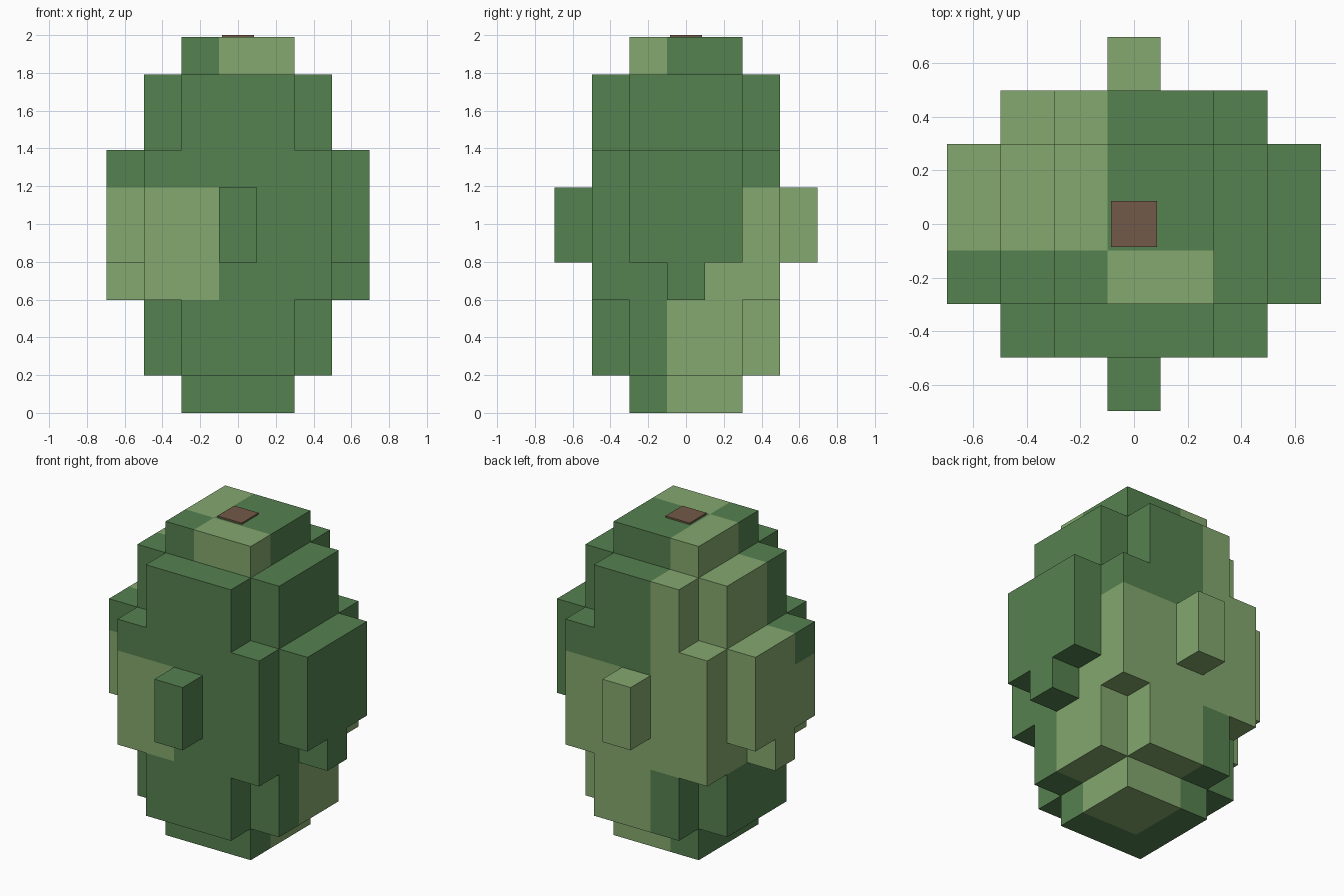
import bpy, bmesh
from mathutils import Vector

if "Cube" in bpy.data.objects:
    bpy.data.objects.remove(bpy.data.objects["Cube"])

CELL = 0.199          # edge of one block
LAYERS = 10


def material(name, rgb):
    """Flat material from 0-255 sRGB values."""
    lin = [((c / 255 + 0.055) / 1.055) ** 2.4 for c in rgb]
    m = bpy.data.materials.new(name)
    m.diffuse_color = (*lin, 1)
    m.use_nodes = True
    m.node_tree.nodes["Principled BSDF"].inputs["Base Color"].default_value = m.diffuse_color
    return m


dark = material("dark_green", (85, 129, 79))
light = material("light_green", (132, 168, 110))
brown = material("brown", (114, 90, 72))


def block(rx, ry, z0, z1):
    """Centred block of cells: half-widths rx, ry and layers z0..z1."""
    return {(i, j, k) for i in range(-rx, rx + 1)
            for j in range(-ry, ry + 1) for k in range(z0, z1 + 1)}


cells = (block(1, 1, 0, 9)        # base and cap
         | block(1, 2, 1, 8)      # front and back bulge
         | block(2, 1, 1, 8)      # side bulge
         | block(2, 2, 3, 6)      # filled corners
         | block(3, 1, 4, 6)      # side slabs
         | block(3, 0, 3, 3)      # nubs under the side slabs
         | block(0, 3, 4, 5))     # front and back knobs


def is_light(i, j, k):
    """Patchwork of light cells, by quadrant and height."""
    left, back = i < 0, j >= 0
    if k == 9:
        return left == back
    if k >= 6:
        return left and back
    if k >= 3:
        return (left or back) and i != 3
    return not left and back


def add_object(name, bm, mats):
    mesh = bpy.data.meshes.new(name)
    bm.to_mesh(mesh)
    bm.free()
    for m in mats:
        mesh.materials.append(m)
    ob = bpy.data.objects.new(name, mesh)
    bpy.context.collection.objects.link(ob)
    return ob


# Stepped body: only the exposed side of each cell becomes a face
bm = bmesh.new()
for i, j, k in sorted(cells):
    centre = Vector((i, j, k + 0.5))
    for axis in range(3):
        for sign in (-1, 1):
            n = [0, 0, 0]
            n[axis] = sign
            if (i + n[0], j + n[1], k + n[2]) in cells:
                continue
            u, v = Vector((0, 0, 0)), Vector((0, 0, 0))
            u[(axis + 1) % 3] = 0.5
            v[(axis + 2) % 3] = 0.5 * sign
            mid = centre + Vector(n) * 0.5
            corners = (mid - u - v, mid + u - v, mid + u + v, mid - u + v)
            face = bm.faces.new([bm.verts.new(c * CELL) for c in corners])
            face.material_index = int(is_light(i, j, k))
bmesh.ops.remove_doubles(bm, verts=bm.verts, dist=0.001)
add_object("stepped_body", bm, (dark, light))

# Thin square stem on the top
top = CELL * LAYERS
bm = bmesh.new()
bmesh.ops.create_cube(bm, size=1)
bmesh.ops.scale(bm, vec=(0.17, 0.17, 2.0 - top), verts=bm.verts)
bmesh.ops.translate(bm, vec=(0, 0, (2.0 + top) / 2), verts=bm.verts)
add_object("top_stem", bm, (brown,))
